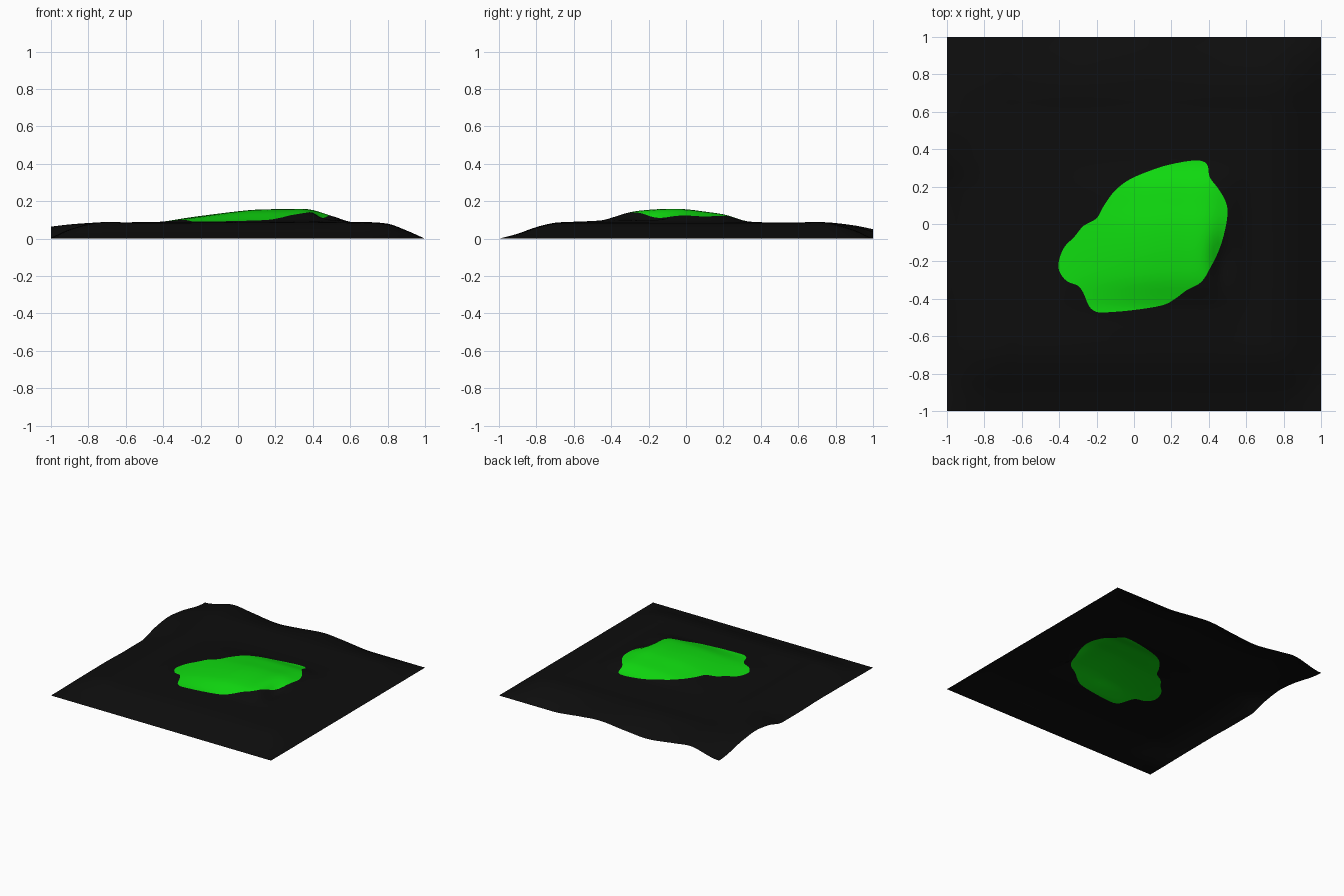
import bpy
import math
from mathutils import Vector
from mathutils.geometry import delaunay_2d_cdt

if "Cube" in bpy.data.objects:
    bpy.data.objects.remove(bpy.data.objects["Cube"])


def material(name, rgb):
    m = bpy.data.materials.new(name)
    m.diffuse_color = (*rgb, 1)
    m.use_nodes = True
    m.node_tree.nodes["Principled BSDF"].inputs["Base Color"].default_value = m.diffuse_color
    return m


def curve(pts, t):
    """Smooth height profile through (position, value) pairs."""
    if t <= pts[0][0]:
        return pts[0][1]
    if t >= pts[-1][0]:
        return pts[-1][1]
    n = len(pts)

    def slope(i):
        a, b = pts[max(i - 1, 0)], pts[min(i + 1, n - 1)]
        return (b[1] - a[1]) / (b[0] - a[0])

    i = next(k for k in range(n - 1) if t <= pts[k + 1][0])
    (x0, y0), (x1, y1) = pts[i], pts[i + 1]
    w = x1 - x0
    s = (t - x0) / w
    return (y0 * (1 + 2 * s) * (1 - s) ** 2 + slope(i) * w * s * (1 - s) ** 2
            + y1 * s * s * (3 - 2 * s) + slope(i + 1) * w * s * s * (s - 1))


# Height profiles: ground slopes at the edges, then the mound along x and y
FRONT = [(-1, 0), (-.9, .3), (-.8, .7), (-.7, .96), (-.6, 1), (0, 1)]
RIGHT = [(0, 1), (.65, 1), (.8, .9), (.9, .5), (1, 0)]
LEFT_EDGE = [(-1, 0), (-.3, .06), (.18, 0), (.35, .5), (.53, .75), (.72, .5), (1, 0)]
BACK_EDGE = [(-1, 0), (-.85, .45), (-.74, .58), (-.6, .4), (-.35, .05), (-.15, .2),
             (.08, .45), (.25, .3), (.5, 0), (1, 0)]
INNER = [(0, 0), (.1, .55), (.25, 1), (.4, 1)]
MOUND_X = [(-.55, 0), (-.4, .08), (-.3, .3), (-.2, .5), (0, .85), (.1, .97), (.25, 1),
           (.4, .97), (.5, .55), (.6, .05), (.7, 0)]
MOUND_Y = [(-.7, 0), (-.6, .05), (-.45, .15), (-.4, .33), (-.3, .75), (-.2, .93),
           (-.1, 1), (0, .97), (.1, .8), (.2, .6), (.25, .4), (.32, .1), (.42, 0)]


def height(x, y):
    left, back = curve(LEFT_EDGE, y), curve(BACK_EDGE, x)
    ground = curve(FRONT, y) * curve(RIGHT, x)
    ground *= left + (1 - left) * curve(INNER, x + 1)
    ground *= back + (1 - back) * curve(INNER, 1 - y)
    mound = curve(MOUND_X, x) * curve(MOUND_Y, y)
    dent = math.exp(-((x - .47) / .06) ** 2 - ((y + .2) / .13) ** 2)
    return max(0, .086 * ground + .071 * mound - .04 * dent)


# Outline of the green patch, rounded by a closed spline
OUTLINE = [(.33, .34), (.39, .32), (.405, .25), (.45, .19), (.49, .12), (.5, .05),
           (.48, -.06), (.45, -.15), (.41, -.23), (.36, -.31), (.28, -.355),
           (.22, -.4), (.15, -.435), (0, -.46), (-.14, -.472), (-.2, -.47),
           (-.24, -.44), (-.27, -.37), (-.3, -.33), (-.36, -.305), (-.4, -.25),
           (-.4, -.19), (-.37, -.12), (-.32, -.07), (-.27, -.01), (-.2, .03),
           (-.16, .1), (-.1, .18), (-.02, .24), (.1, .29), (.2, .32)]
ring = []
for i in range(len(OUTLINE)):
    a, b, c, d = (Vector(OUTLINE[(i + k) % len(OUTLINE)]) for k in (-1, 0, 1, 2))
    for t in (0, .25, .5, .75):
        ring.append(b + (c - a) * (t / 2) + (2 * a - 5 * b + 4 * c - d) * (t * t / 2)
                    + (3 * b - a - 3 * c + d) * (t ** 3 / 2))


def inside(x, y):
    hit = False
    for p, q in zip(ring, ring[1:] + ring[:1]):
        if (p.y > y) != (q.y > y) and x < p.x + (y - p.y) / (q.y - p.y) * (q.x - p.x):
            hit = not hit
    return hit


# One sheet of ground, triangulated so that the patch outline falls on its edges
N = 80
pts = list(ring)
for i in range(N + 1):
    for j in range(N + 1):
        p = Vector((-1 + 2 * i / N, -1 + 2 * j / N))
        if max(abs(p.x), abs(p.y)) > .6 or min((p - r).length for r in ring) > .01:
            pts.append(p)
edges = [(i, (i + 1) % len(ring)) for i in range(len(ring))]
verts, _, faces = delaunay_2d_cdt(pts, edges, [], 0, 1e-5)[:3]

mesh = bpy.data.meshes.new("ground_sheet")
mesh.from_pydata([(v.x, v.y, height(v.x, v.y)) for v in verts], [], faces)
mesh.materials.append(material("black ground", (.004, .004, .004)))
mesh.materials.append(material("bright green", (.005, .72, .005)))
for f in mesh.polygons:
    f.use_smooth = True
    x, y = f.center.x, f.center.y
    f.material_index = int(max(abs(x), abs(y)) < .6 and inside(x, y))
mesh.update()
ground = bpy.data.objects.new("ground_sheet", mesh)
bpy.context.collection.objects.link(ground)
